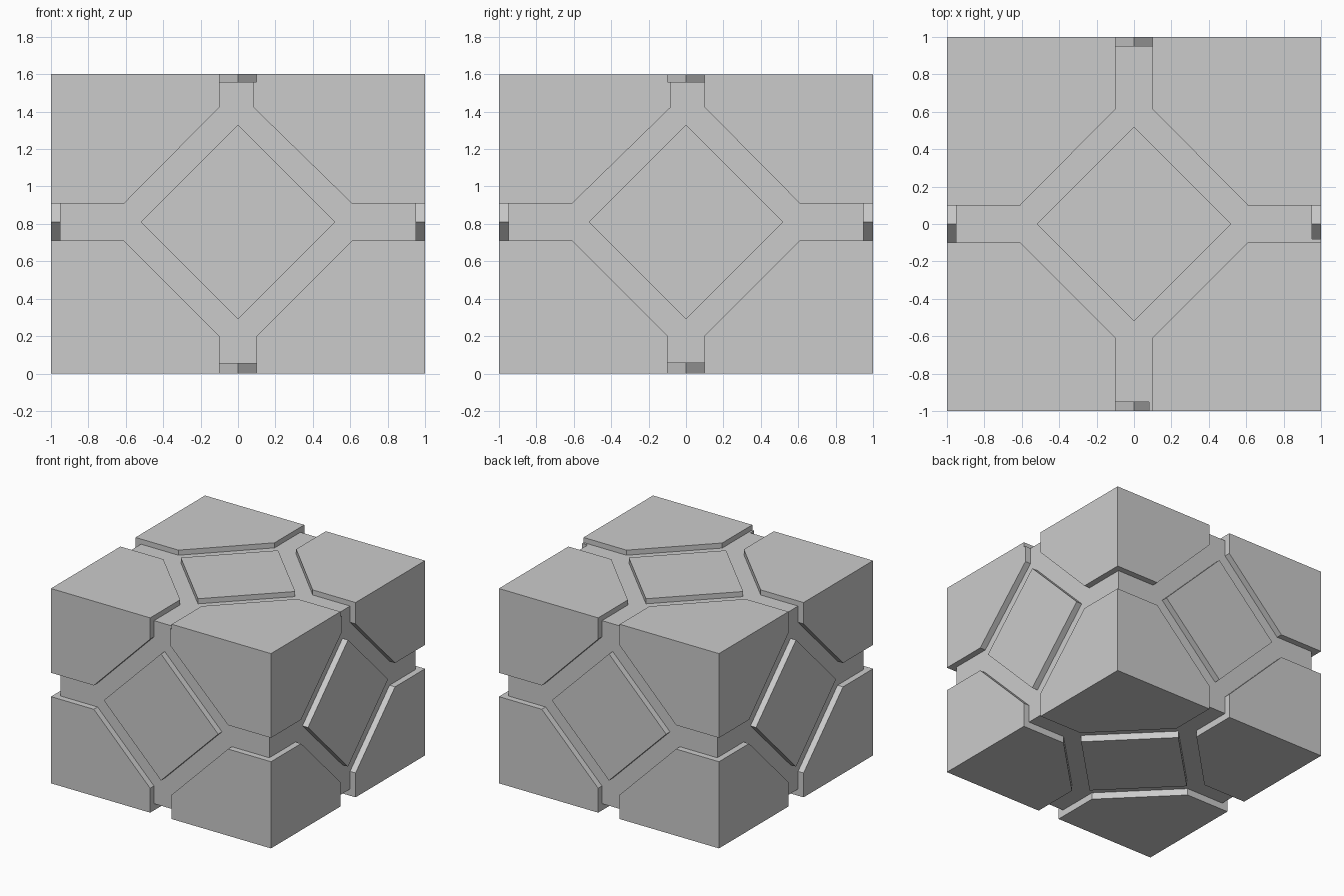
import bpy, bmesh
from mathutils import Vector

if "Cube" in bpy.data.objects:
    bpy.data.objects.remove(bpy.data.objects["Cube"])

MID = 0.81           # height of the groove crossing on the side faces
TOP = 1.6


def prism(name, pts, to_world, w0, w1):
    """Extrude a 2D outline along a face normal between w0 and w1."""
    bm = bmesh.new()
    rings = [[bm.verts.new(to_world(u, v, w)) for u, v in pts] for w in (w0, w1)]
    bm.faces.new(rings[0])
    bm.faces.new(rings[1])
    n = len(pts)
    for i in range(n):
        j = (i + 1) % n
        bm.faces.new((rings[0][i], rings[0][j], rings[1][j], rings[1][i]))
    bmesh.ops.recalc_face_normals(bm, faces=bm.faces)
    me = bpy.data.meshes.new(name)
    bm.to_mesh(me)
    bm.free()
    ob = bpy.data.objects.new(name, me)
    bpy.context.collection.objects.link(ob)
    return ob


def groove_outline(right_top=0.1, left_top=0.1):
    """Cross of four arms that widens to a diamond in the middle."""
    g, a, far = 0.098, 0.61, 1.2
    return [(right_top, far), (right_top, a + 0.005), (a, g), (far, g),
            (far, -g), (a, -g), (g, -a), (g, -far),
            (-g, -far), (-g, -a), (-a, -g), (-far, -g),
            (-far, g), (-a, g), (-left_top, a + 0.005), (-left_top, far)]


# name: (face mapping with w outward, groove depth, upper arm edges)
faces = {
    "front": (lambda u, v, w: Vector((u, -1 - w, MID + v)), 0.05, (0.08, 0.098)),
    "back": (lambda u, v, w: Vector((u, 1 + w, MID + v)), 0.05, (0.098, 0.098)),
    "right": (lambda u, v, w: Vector((1 + w, u, MID + v)), 0.05, (0.098, 0.08)),
    "left": (lambda u, v, w: Vector((-1 - w, u, MID + v)), 0.05, (0.098, 0.098)),
    "top": (lambda u, v, w: Vector((u, v, TOP + w)), 0.042, (0.098, 0.098)),
    "bottom": (lambda u, v, w: Vector((u, v, -w)), 0.055, (0.098, 0.098)),
}

# solid block
block = prism("block", [(-1, -1), (1, -1), (1, 1), (-1, 1)],
              lambda u, v, w: Vector((u, v, w)), 0, TOP)

# grooves cut into every face, each with a raised diamond panel
R = 0.52
for name, (to_world, depth, arms) in faces.items():
    cutter = prism(name + "_groove_cutter", groove_outline(*arms), to_world, -depth, 0.1)
    cutter.hide_render = True
    cutter.hide_set(True)
    mod = block.modifiers.new(name + "_groove", 'BOOLEAN')
    mod.operation = 'DIFFERENCE'
    mod.solver = 'EXACT'
    mod.object = cutter
    prism(name + "_diamond_panel", [(R, 0), (0, R), (-R, 0), (0, -R)],
          to_world, -depth - 0.02, 0)
